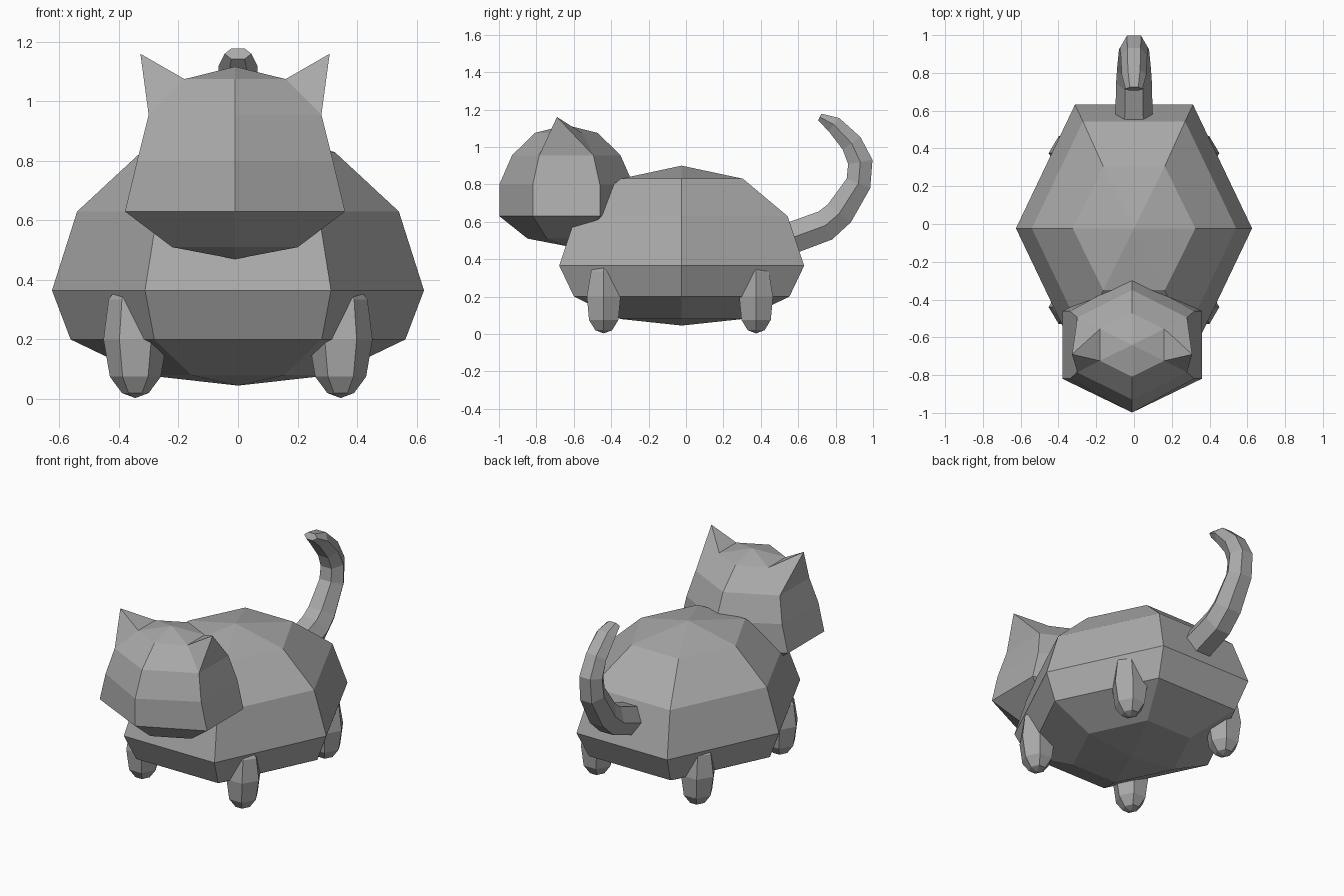
import bpy, bmesh
from math import cos, sin, pi, radians
from mathutils import Vector

cube = bpy.data.objects.get("Cube")
if cube:
    bpy.data.objects.remove(cube, do_unlink=True)

grey = bpy.data.materials.new("grey_fur")
grey.use_nodes = True
grey.diffuse_color = (0.4, 0.4, 0.4, 1)
bsdf = next(n for n in grey.node_tree.nodes if n.type == 'BSDF_PRINCIPLED')
bsdf.inputs["Base Color"].default_value = grey.diffuse_color
bsdf.inputs["Roughness"].default_value = 0.8


def loft(rings, start=None, end=None):
    """Skin a list of point loops; close each end with a pole or a flat cap."""
    bm = bmesh.new()
    loops = [[bm.verts.new(p) for p in ring] for ring in rings]
    n = len(loops[0])
    for a, b in zip(loops, loops[1:]):
        for i in range(n):
            j = (i + 1) % n
            bm.faces.new((a[i], a[j], b[j], b[i]))
    for loop, pole in ((loops[0], start), (loops[-1], end)):
        if pole is None:
            bm.faces.new(loop)
        else:
            tip = bm.verts.new(pole)
            for i in range(n):
                bm.faces.new((loop[i], loop[(i + 1) % n], tip))
    return bm


def finish(name, bm):
    bmesh.ops.recalc_face_normals(bm, faces=bm.faces)
    mesh = bpy.data.meshes.new(name)
    bm.to_mesh(mesh)
    bm.free()
    mesh.materials.append(grey)
    obj = bpy.data.objects.new(name, mesh)
    bpy.context.collection.objects.link(obj)
    return obj


def blob(cx, cy, rx, ry, bottom, rings, top, turn=0):
    """Six-sided rounded form; rings are (height, x scale, y scale)."""
    loops = []
    for z, sx, sy in rings:
        angles = [radians(turn) + i * pi / 3 for i in range(6)]
        loops.append([Vector((cx + rx * sx * cos(a), cy + ry * sy * sin(a), z))
                      for a in angles])
    return loft(loops, (cx, cy, bottom), (cx, cy, top))


# Body
body_rings = [(0.08, 0.5, 0.5), (0.2, 0.9, 0.88), (0.365, 1, 1),
              (0.63, 0.865, 0.865), (0.83, 0.52, 0.5)]
finish("body", blob(0, -0.023, 0.625, 0.756, 0.045, body_rings, 0.9))

# Head, with a corner edge along the face
head_x, head_y = -0.01, -0.64
head_rings = [(0.51, 0.57, 0.58), (0.63, 1, 1), (0.8, 0.89, 1),
              (0.955, 0.785, 0.81), (1.075, 0.46, 0.47)]
head = blob(head_x, head_y, 0.427, 0.358, 0.47, head_rings, 1.117, turn=30)

# Ears: side panels of the upper head pulled out to points
panels = []
for f in head.faces:
    c = f.calc_center_median()
    if 0.96 < c.z < 1.07 and abs(c.y - head_y) < 0.02:
        panels.append(f)
for tip in bmesh.ops.poke(head, faces=panels)["verts"]:
    side = 1 if tip.co.x > head_x else -1
    tip.co = (head_x + side * 0.318, -0.69, 1.16)
finish("head_with_ears", head)

# Legs
leg_rings = [(0.02, 0.42, 0.5), (0.075, 0.8, 0.87), (0.2, 1, 1), (0.335, 0.84, 0.75)]
for end, y in (("front", -0.44), ("back", 0.375)):
    for side, x in (("left", 0.345), ("right", -0.345)):
        finish(f"{end}_{side}_leg", blob(x, y, 0.107, 0.104, 0.003, leg_rings, 0.45))

# Tail: tapered six-sided sweep along (y, z, half width, half depth)
path = [(0.50, 0.49, 0.1, 0.085), (0.745, 0.58, 0.095, 0.083),
        (0.82, 0.645, 0.09, 0.078), (0.922, 0.805, 0.08, 0.068),
        (0.932, 0.92, 0.075, 0.066), (0.885, 1.02, 0.07, 0.058),
        (0.79, 1.12, 0.065, 0.045), (0.715, 1.16, 0.045, 0.02)]
loops = []
for i, (y, z, w, d) in enumerate(path):
    a, b = path[max(i - 1, 0)], path[min(i + 1, len(path) - 1)]
    along = Vector((0, b[0] - a[0], b[1] - a[1])).normalized()
    out = Vector((0, -along.z, along.y))
    loops.append([Vector((w * cos(k * pi / 3), y, z)) + out * d * sin(k * pi / 3) / 0.866
                  for k in range(6)])
finish("tail", loft(loops))
